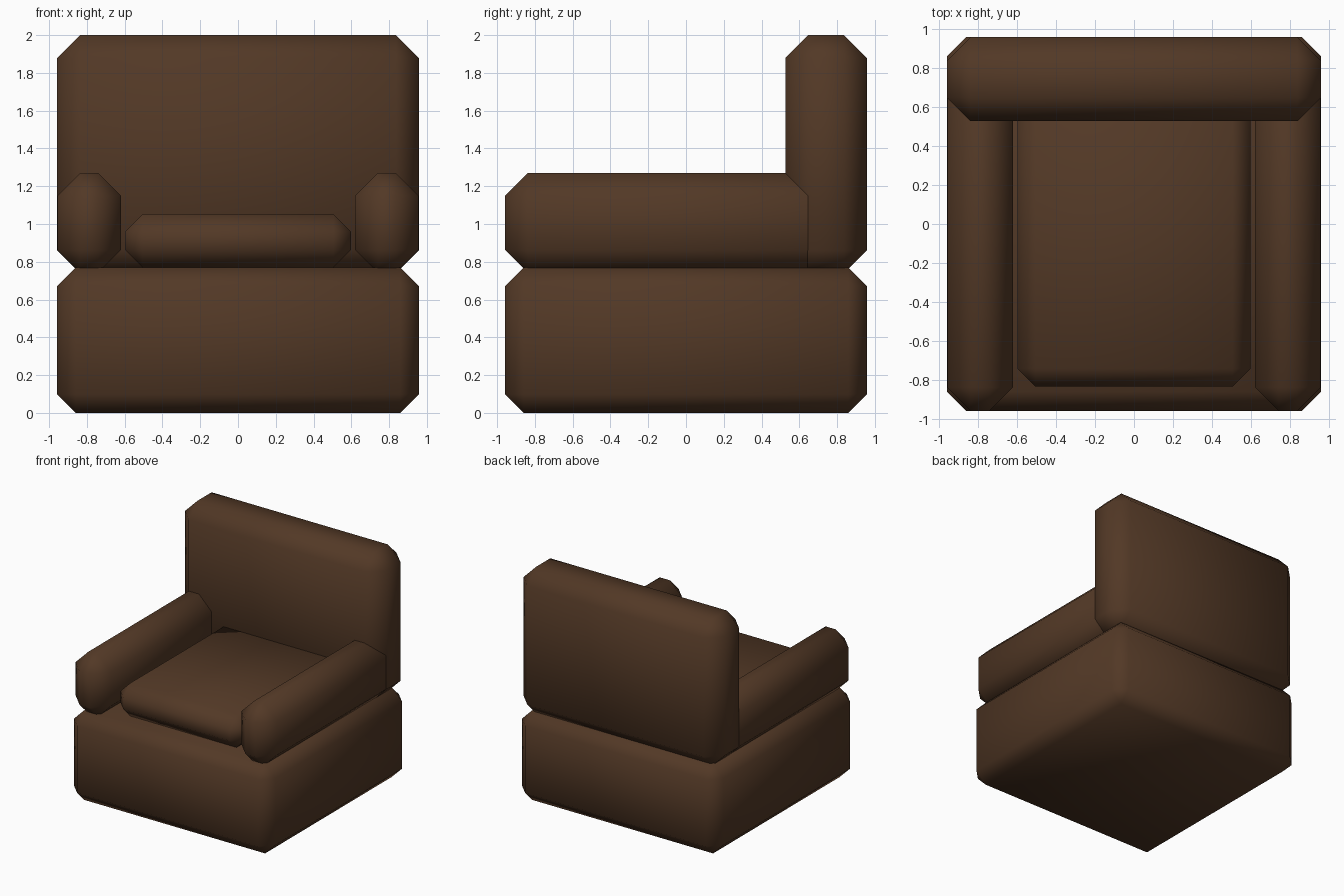
import bpy
import bmesh

cube = bpy.data.objects.get("Cube")
if cube:
    bpy.data.objects.remove(cube, do_unlink=True)

# Single upholstery colour
brown = bpy.data.materials.new("dark_brown_upholstery")
brown.use_nodes = True
colour = (0.085, 0.040, 0.019, 1)
brown.diffuse_color = colour
bsdf = brown.node_tree.nodes["Principled BSDF"]
bsdf.inputs["Base Color"].default_value = colour
bsdf.inputs["Roughness"].default_value = 0.9


def padded_block(name, low, high, chamfer):
    """Box between two corners with one-step chamfers and soft shading."""
    bm = bmesh.new()
    bmesh.ops.create_cube(bm, size=1)
    for v in bm.verts:
        v.co = [lo + (c + 0.5) * (hi - lo) for c, lo, hi in zip(v.co, low, high)]
    bmesh.ops.bevel(bm, geom=bm.edges[:], offset=chamfer, segments=1,
                    affect='EDGES')
    bmesh.ops.recalc_face_normals(bm, faces=bm.faces[:])
    for f in bm.faces:
        f.smooth = True
    mesh = bpy.data.meshes.new(name)
    bm.to_mesh(mesh)
    bm.free()
    mesh.materials.append(brown)
    obj = bpy.data.objects.new(name, mesh)
    bpy.context.collection.objects.link(obj)
    return obj


HALF = 0.957

# Base, backrest and seat cushion
padded_block("base", (-HALF, -HALF, 0), (HALF, HALF, 0.77), 0.098)
padded_block("backrest", (-HALF, 0.527, 0.74), (HALF, HALF, 2.0), 0.12)
padded_block("seat_cushion", (-0.597, -0.833, 0.77), (0.597, 0.62, 1.053), 0.092)

# Armrests, running back into the backrest
for side, x0, x1 in (("left", 0.62, 0.956), ("right", -0.956, -0.62)):
    padded_block(side + "_armrest", (x0, -HALF, 0.742), (x1, 0.955, 1.27), 0.12)
